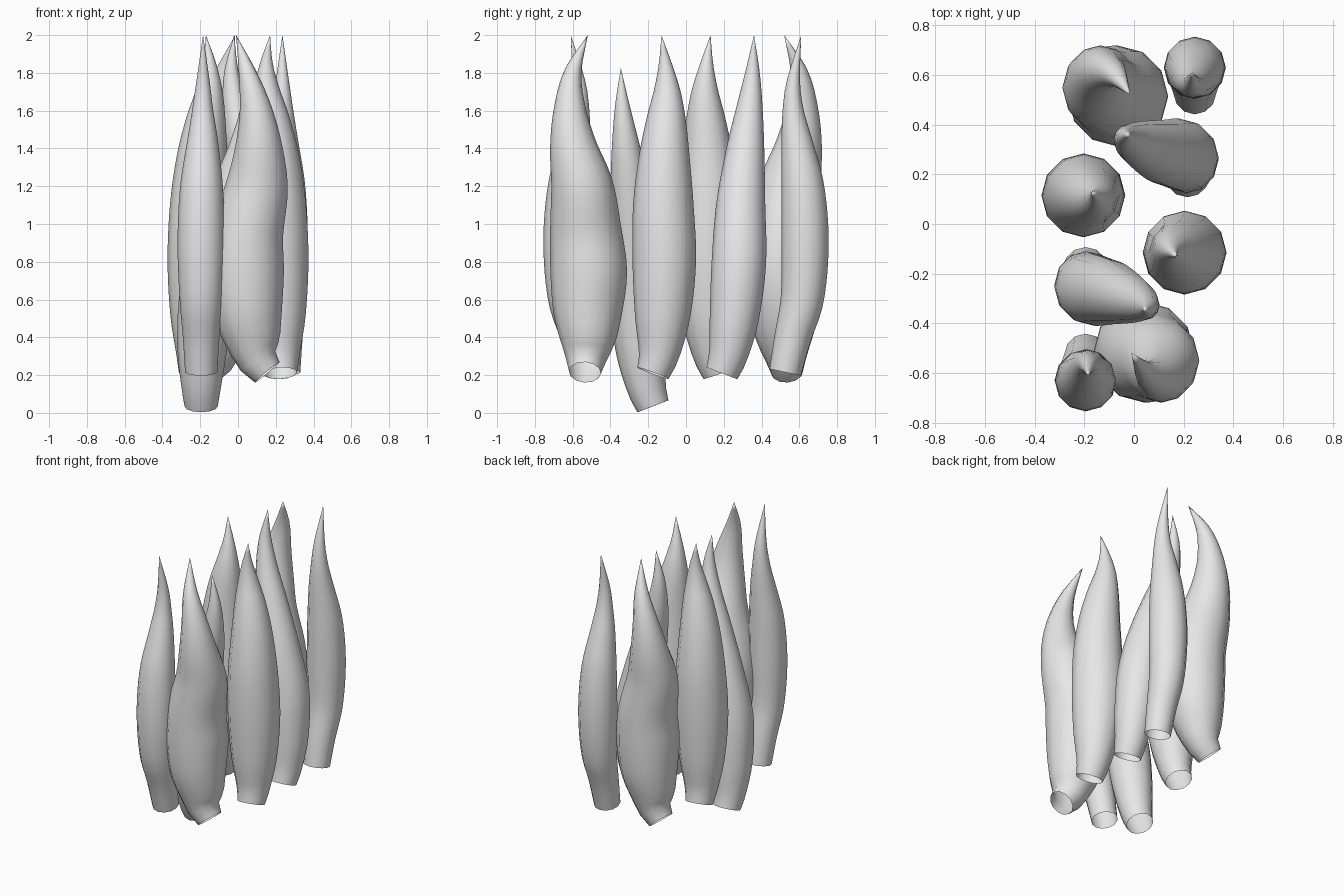
import bpy
import bmesh
import math
from mathutils import Vector

SIDES = 12
RINGS = 30

default_cube = bpy.data.objects.get("Cube")
if default_cube:
    bpy.data.objects.remove(default_cube, do_unlink=True)

# One pale grey for every blade
grey = bpy.data.materials.new("pale_grey")
grey.use_nodes = True
grey.diffuse_color = (0.8, 0.8, 0.8, 1)
grey.node_tree.nodes["Principled BSDF"].inputs["Base Color"].default_value = grey.diffuse_color

# Blade spines from open foot to pointed tip: height, x, y, radius
LARGE = [(.215, .155, -.535, .085), (.275, .105, -.53, .105), (.4, .075, -.52, .152),
         (.55, .05, -.52, .185), (.75, .04, -.515, .203), (.95, .05, -.53, .19),
         (1.2, .1, -.55, .165), (1.4, .11, -.595, .127), (1.6, .095, -.615, .087),
         (1.8, .05, -.6, .047), (2, -.01, -.52, 0)]
SLIM = [(.215, -.195, -.525, .085), (.4, -.195, -.565, .097), (.6, -.195, -.615, .114),
        (.9, -.195, -.63, .125), (1.2, -.193, -.618, .113), (1.45, -.187, -.585, .08),
        (1.6, -.187, -.567, .056), (1.75, -.185, -.568, .036), (2, -.185, -.61, 0)]
UPRIGHT = [(.21, .225, -.175, .088), (.3, .22, -.145, .106), (.5, .212, -.125, .145),
           (.8, .205, -.115, .168), (1.1, .2, -.12, .16), (1.35, .19, -.115, .135),
           (1.55, .17, -.105, .105), (1.7, .152, -.1, .072), (1.85, .15, -.11, .034),
           (2, .17, -.13, 0)]
LEANING = [(.21, -.195, -.19, .088), (.3, -.195, -.222, .103), (.5, -.19, -.255, .13),
           (.8, -.165, -.28, .144), (1.1, -.1, -.29, .13), (1.4, -.02, -.315, .1),
           (1.6, .03, -.335, .072), (1.8, .055, -.352, .039), (2, .04, -.36, 0)]


def sample(rows, height):
    """Smoothly interpolate x, y and radius at a height along the spine."""
    def slope(index, column):
        before = rows[max(index - 1, 0)]
        after = rows[min(index + 1, len(rows) - 1)]
        return (after[column] - before[column]) / (after[0] - before[0])

    index = 0
    while index < len(rows) - 2 and rows[index + 1][0] < height:
        index += 1
    start, end = rows[index], rows[index + 1]
    span = end[0] - start[0]
    t = (height - start[0]) / span
    ease = t * t * (3 - 2 * t)
    result = []
    for column in (1, 2, 3):
        value = start[column] + (end[column] - start[column]) * ease
        value += span * slope(index, column) * t * (1 - t) ** 2
        value -= span * slope(index + 1, column) * t * t * (1 - t)
        result.append(value)
    return result


def make_blade(name, rows, turned=False, shift=(0, 0, 0)):
    """Sweep a round section along the spine, square to its direction."""
    sign = -1 if turned else 1
    offset = Vector(shift)
    bottom, top = rows[0][0], rows[-1][0]
    centres, radii = [], []
    for step in range(RINGS + 1):
        height = bottom + (top - bottom) * step / RINGS
        x, y, radius = sample(rows, height)
        centres.append(Vector((sign * x, sign * y, height)) + offset)
        radii.append(radius)

    bm = bmesh.new()
    previous = None
    for step in range(RINGS):
        tangent = (centres[step + 1] - centres[max(step - 1, 0)]).normalized()
        across = Vector((1, 0, 0))
        across = (across - tangent * across.dot(tangent)).normalized()
        along = tangent.cross(across)
        ring = []
        for side in range(SIDES):
            angle = math.tau * side / SIDES
            direction = across * math.cos(angle) + along * math.sin(angle)
            ring.append(bm.verts.new(centres[step] + direction * max(radii[step], .003)))
        if previous:
            for side in range(SIDES):
                after = (side + 1) % SIDES
                bm.faces.new((previous[side], previous[after], ring[after], ring[side]))
        previous = ring

    # Pointed tip; the foot stays open
    tip = bm.verts.new(centres[-1])
    for side in range(SIDES):
        bm.faces.new((previous[side], previous[(side + 1) % SIDES], tip))
    for face in bm.faces:
        face.smooth = True

    mesh = bpy.data.meshes.new(name)
    bm.to_mesh(mesh)
    bm.free()
    mesh.materials.append(grey)
    blade = bpy.data.objects.new(name, mesh)
    bpy.context.collection.objects.link(blade)
    return blade


# Front half of the cluster
make_blade("front_large_blade", LARGE)
make_blade("front_slim_blade", SLIM)
make_blade("front_upright_blade", UPRIGHT)
make_blade("front_leaning_blade", LEANING, shift=(0, .015, -.175))

# Back half, the same blades turned half a circle
make_blade("back_large_blade", LARGE, True, (-.025, 0, 0))
make_blade("back_slim_blade", SLIM, True, (.05, 0, 0))
make_blade("back_upright_blade", UPRIGHT, True)
make_blade("back_leaning_blade", LEANING, True, (.02, 0, 0))
